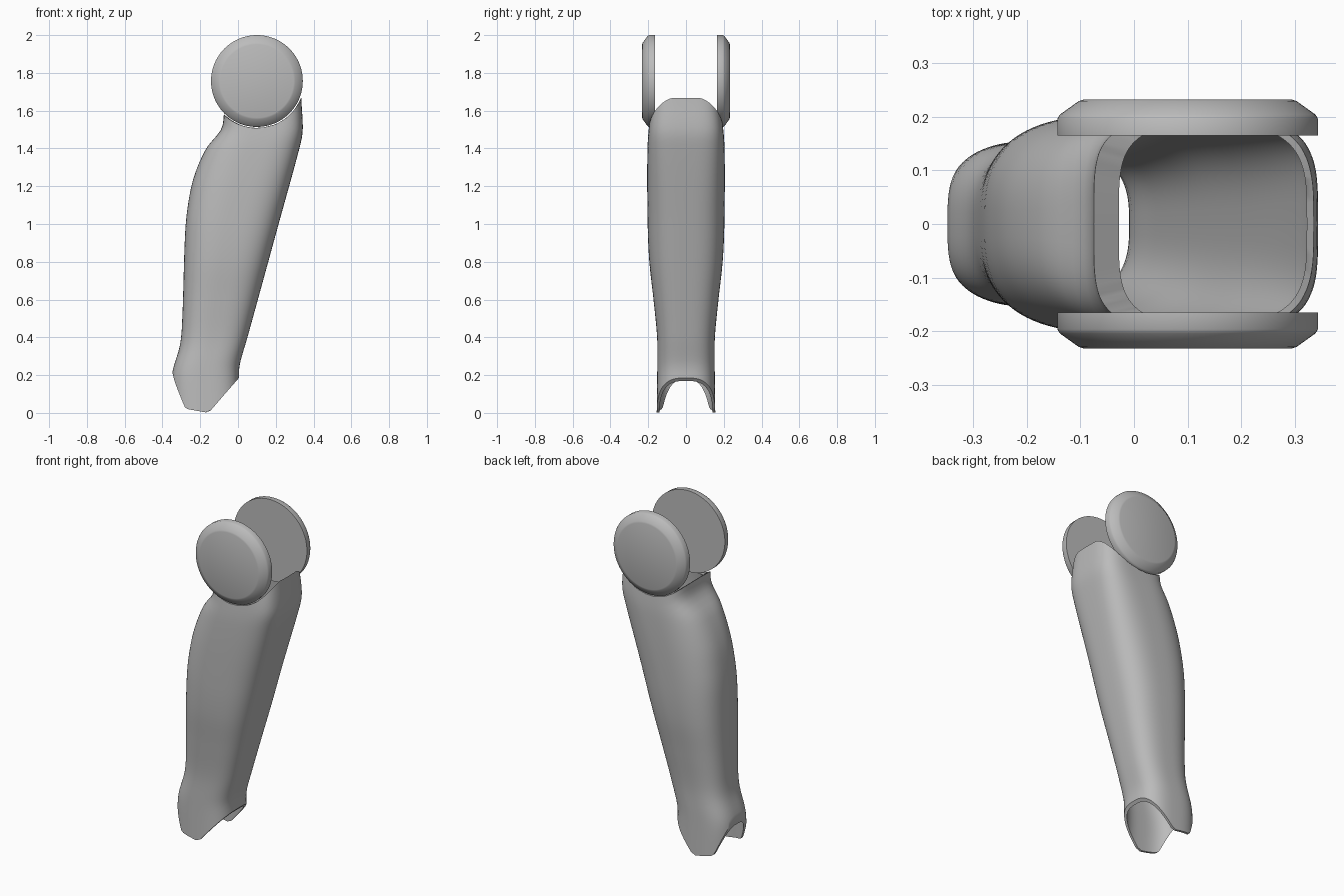
import bpy, bmesh, math

cube = bpy.data.objects.get("Cube")
if cube:
    bpy.data.objects.remove(cube, do_unlink=True)

grey = bpy.data.materials.new("plain grey")
grey.use_nodes = True
colour = (0.5, 0.5, 0.5, 1)
grey.diffuse_color = colour
grey.node_tree.nodes["Principled BSDF"].inputs["Base Color"].default_value = colour

PIVOT_X, PIVOT_Z = 0.10, 1.757
COLUMNS, ROWS = 96, 48


def loft(name, rings, capped):
    """Skin a list of closed rings; cap the ends or join last ring to first."""
    bm = bmesh.new()
    loops = [[bm.verts.new(p) for p in ring] for ring in rings]
    n = len(loops[0])
    pairs = list(zip(loops, loops[1:]))
    if capped:
        bm.faces.new(loops[0])
        bm.faces.new(loops[-1])
    else:
        pairs.append((loops[-1], loops[0]))
    for a, b in pairs:
        for i in range(n):
            j = (i + 1) % n
            bm.faces.new((a[i], a[j], b[j], b[i]))
    bmesh.ops.recalc_face_normals(bm, faces=bm.faces)
    mesh = bpy.data.meshes.new(name)
    bm.to_mesh(mesh)
    bm.free()
    mesh.materials.append(grey)
    obj = bpy.data.objects.new(name, mesh)
    bpy.context.collection.objects.link(obj)
    bpy.ops.object.select_all(action="DESELECT")
    obj.select_set(True)
    bpy.context.view_layer.objects.active = obj
    bpy.ops.object.shade_smooth_by_angle(angle=math.radians(32))
    return obj


def sample(points, t, smooth=True):
    """Interpolate a curve of (t, value) points."""
    if t <= points[0][0]:
        return points[0][1]
    if t >= points[-1][0]:
        return points[-1][1]

    def slope(i):
        a, b = points[max(i - 1, 0)], points[min(i + 1, len(points) - 1)]
        return (b[1] - a[1]) / (b[0] - a[0])

    for i, ((t0, v0), (t1, v1)) in enumerate(zip(points, points[1:])):
        if t <= t1:
            d = t1 - t0
            u = (t - t0) / d
            if not smooth:
                return v0 + (v1 - v0) * u
            return (v0 * (1 + 2 * u) * (1 - u) ** 2 + slope(i) * d * u * (1 - u) ** 2
                    + v1 * u * u * (3 - 2 * u) + slope(i + 1) * d * u * u * (u - 1))


# Outline curves of the shell, by height
REAR = [(0, -0.35), (0.2, -0.35), (0.36, -0.307), (0.5, -0.295), (0.95, -0.28),
        (1.1, -0.265), (1.25, -0.233), (1.4, -0.168), (1.5, -0.09), (1.58, -0.075), (1.7, -0.07)]
FRONT = [(0, 0.01), (0.2, 0.005), (0.26, 0.01), (0.4, 0.05), (1.0, 0.215),
         (1.42, 0.33), (1.5, 0.343), (1.66, 0.335)]
HALF_WIDTH = [(0, 0.155), (0.25, 0.152), (0.4, 0.153), (0.6, 0.172), (0.8, 0.194), (1.0, 0.203),
              (1.4, 0.204), (1.55, 0.192), (1.66, 0.175)]
REAR_POWER = [(0.2, 2.8), (1.0, 2.7), (1.4, 2.8), (1.58, 4.5)]
FRONT_POWER = [(0.2, 2.9), (1.0, 3.0), (1.5, 3.8)]
REAR_WALL = [(0.2, 0.014), (1.2, 0.014), (1.5, 0.05), (1.6, 0.045)]
HEM = [(-0.355, 0.22), (-0.285, 0.03), (-0.27, 0.02), (-0.16, 0.0), (0.01, 0.19)]


def section(angle, z, wall):
    """Point of the rounded cross-section at one height."""
    rear = sample(REAR, z) + (sample(REAR_WALL, z) if wall else 0)
    front = sample(FRONT, z) - wall
    width = sample(HALF_WIDTH, z) - wall
    c, s = math.cos(angle), math.sin(angle)
    power = 2 / sample(FRONT_POWER if c > 0 else REAR_POWER, z)
    x = (rear + front) / 2 + (front - rear) / 2 * math.copysign(abs(c) ** power, c)
    return x, width * math.copysign(abs(s) ** power, s), z


def column(angle, wall):
    """One upright strip from the notched hem to the round joint cut-out."""
    low = sample(HEM, section(angle, 0.15, wall)[0], smooth=False)
    high = 1.3
    while high < 1.665:
        x = section(angle, high, wall)[0]
        if math.hypot(x - PIVOT_X, high - PIVOT_Z) < 0.25:
            break
        high += 0.002
    return [section(angle, low + (high - low) * r / ROWS, wall) for r in range(ROWS + 1)]


# Hollow shell: outer skin upwards, inner skin back down
angles = [math.tau * i / COLUMNS for i in range(COLUMNS)]
outer = list(zip(*[column(a, 0) for a in angles]))
inner = list(zip(*[column(a, 0.014) for a in angles]))
loft("shin_shell", outer + inner[::-1], False)

# Chamfered joint discs on both sides
DISC = [(0.243, 0.165), (0.243, 0.196), (0.238, 0.204), (0.203, 0.229), (0.194, 0.232)]
for side, label in ((-1, "front"), (1, "back")):
    rings = [[(PIVOT_X + r * math.cos(a), side * y, PIVOT_Z + r * math.sin(a)) for a in angles]
             for r, y in DISC]
    loft(label + "_joint_disc", rings, True)
